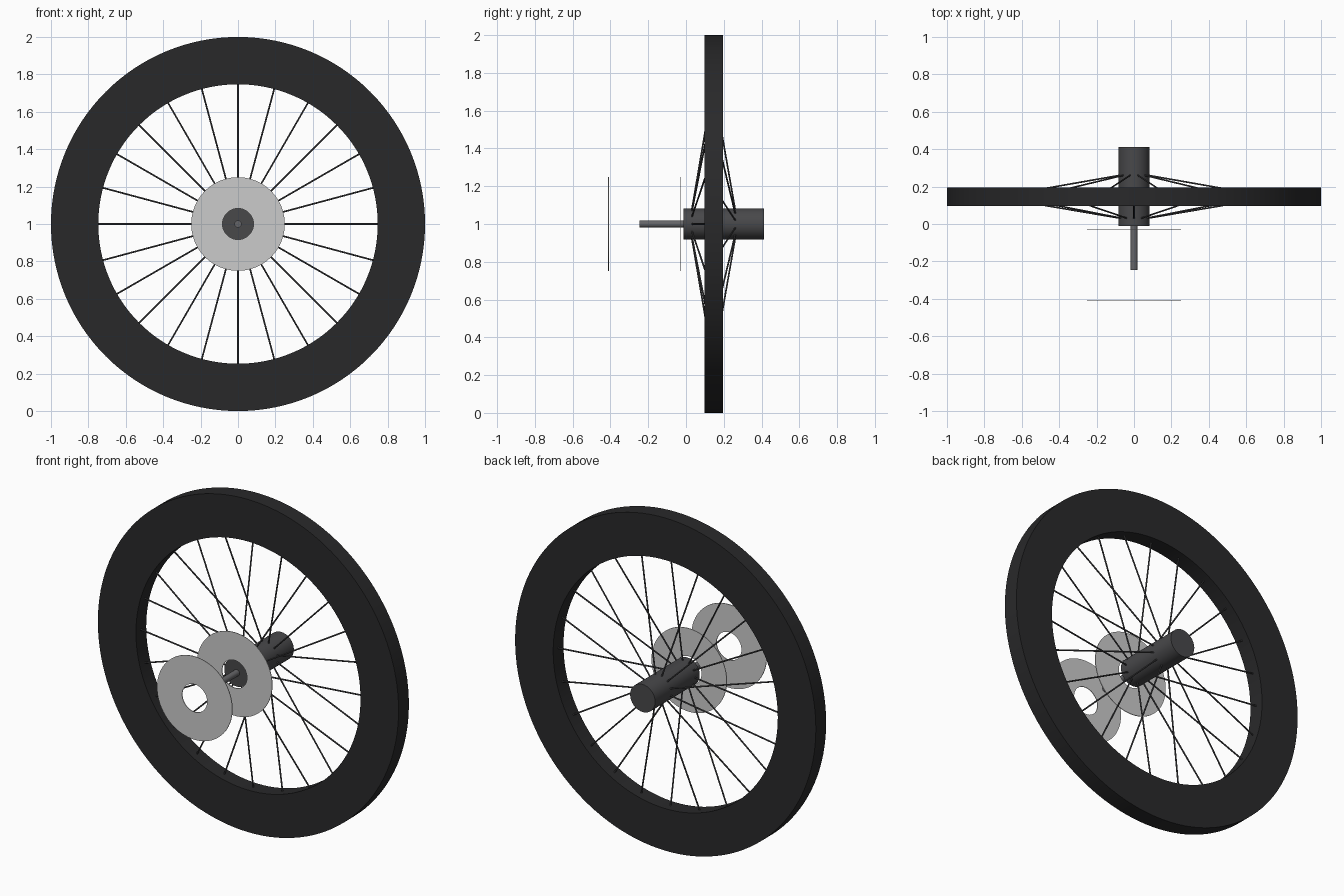
import bpy, math
from mathutils import Vector

if "Cube" in bpy.data.objects:
    bpy.data.objects.remove(bpy.data.objects["Cube"])

CZ = 1.0  # wheel centre height


def material(name, v):
    m = bpy.data.materials.new(name)
    m.diffuse_color = (v, v, v * 1.06, 1)
    m.use_nodes = True
    m.node_tree.nodes["Principled BSDF"].inputs["Base Color"].default_value = m.diffuse_color
    return m


rubber = material("rubber", 0.022)
dark_metal = material("dark_metal", 0.065)
steel = material("steel", 0.13)


def finish(ob, name, mat):
    ob.name = name
    if mat:
        ob.data.materials.append(mat)
    bpy.ops.object.select_all(action='DESELECT')
    ob.select_set(True)
    bpy.context.view_layer.objects.active = ob
    bpy.ops.object.shade_smooth_by_angle(angle=math.radians(30))
    return ob


def rod(name, a, b, radius, sides, mat):
    """Cylinder between two points."""
    a, b = Vector(a), Vector(b)
    d = b - a
    bpy.ops.mesh.primitive_cylinder_add(
        vertices=sides, radius=radius, depth=d.length,
        location=(a + b) / 2, rotation=d.to_track_quat('Z', 'Y').to_euler())
    return finish(bpy.context.object, name, mat)


def ring(name, r_in, r_out, y0, y1, mat, n=96):
    """Rectangular section revolved about the wheel axis (y)."""
    profile = [(r_out, y0), (r_out, y1), (r_in, y1), (r_in, y0)]
    verts, faces = [], []
    for i in range(n):
        a = math.tau * i / n
        verts += [(r * math.cos(a), y, CZ + r * math.sin(a)) for r, y in profile]
        j = (i + 1) % n
        for k in range(4):
            m = (k + 1) % 4
            faces.append((i * 4 + k, i * 4 + m, j * 4 + m, j * 4 + k))
    me = bpy.data.meshes.new(name)
    me.from_pydata(verts, [], faces)
    ob = bpy.data.objects.new(name, me)
    bpy.context.collection.objects.link(ob)
    bpy.context.view_layer.objects.active = ob
    ob.select_set(True)
    bpy.ops.object.mode_set(mode='EDIT')
    bpy.ops.mesh.select_all(action='SELECT')
    bpy.ops.mesh.normals_make_consistent(inside=False)
    bpy.ops.object.mode_set(mode='OBJECT')
    return finish(ob, name, mat)


# Tire
ring("tire", 0.747, 1.0, 0.097, 0.195, rubber, 128)

# Hub and axle
rod("hub", (0, -0.012, CZ), (0, 0.412, CZ), 0.083, 64, dark_metal)
rod("axle", (0, -0.247, CZ), (0, 0.0, CZ), 0.019, 32, steel)

# Two thin washers in front of the hub
ring("inner_washer", 0.083, 0.25, -0.033, -0.029, None)
ring("outer_washer", 0.083, 0.25, -0.412, -0.408, None)

# Spokes alternate between the front and back of the hub
for i in range(24):
    a = math.tau * i / 24
    c, s = math.cos(a), math.sin(a)
    y = 0.03 if i % 2 == 0 else 0.262
    rod(f"spoke_{i + 1}", (0.07 * c, y, CZ + 0.07 * s),
        (0.752 * c, 0.146, CZ + 0.752 * s), 0.0045, 10, dark_metal)
